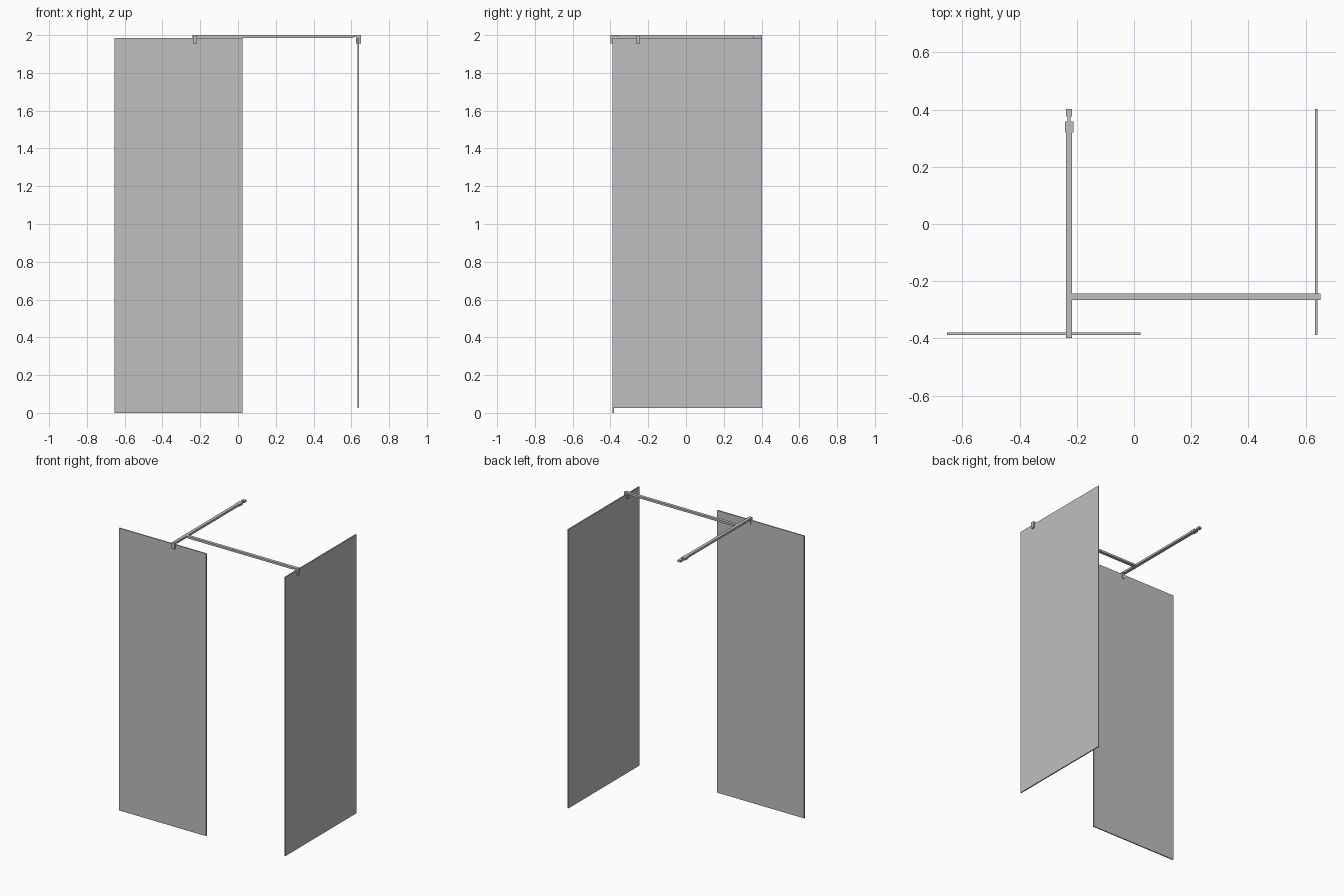
import bpy
import bmesh
from mathutils import Vector

cube = bpy.data.objects.get("Cube")
if cube:
    bpy.data.objects.remove(cube, do_unlink=True)

grey = bpy.data.materials.new("light_grey")
grey.use_nodes = True
colour = (0.52, 0.52, 0.52, 1)
grey.diffuse_color = colour
grey.node_tree.nodes["Principled BSDF"].inputs["Base Color"].default_value = colour


def box(name, low, high):
    """Box spanning two opposite corners."""
    low, high = Vector(low), Vector(high)
    bm = bmesh.new()
    bmesh.ops.create_cube(bm, size=1)
    for v in bm.verts:
        v.co = (low + high) / 2 + v.co * (high - low)
    mesh = bpy.data.meshes.new(name)
    bm.to_mesh(mesh)
    bm.free()
    mesh.materials.append(grey)
    obj = bpy.data.objects.new(name, mesh)
    bpy.context.collection.objects.link(obj)
    return obj


TOP = 2.0
BAR = 1.986      # underside of the support bars
TAB = 1.991      # underside of the thin end tabs
CLAMP = 1.955    # bottom of the clamp jaws

# Glass screens
box("front_glass_panel", (-0.654, -0.388, 0), (0.023, -0.38, BAR))
box("side_glass_panel", (0.633, -0.388, 0.025), (0.641, 0.402, BAR))

# Long support arm running back to the wall
left, right, mid = -0.238, -0.216, -0.227
box("long_arm", (left, -0.365, BAR), (right, 0.32, TOP))
box("long_arm_tab", (left, -0.378, TAB), (right, -0.365, TOP))
box("long_arm_collar", (-0.242, 0.32, 1.984), (-0.212, 0.358, TOP))
box("long_arm_neck", (mid - 0.005, 0.358, 1.988), (mid + 0.005, 0.376, 1.998))
box("wall_mount", (left, 0.376, BAR), (right, 0.402, TOP))

# Cross arm reaching the side screen
front, back = -0.265, -0.243
box("cross_arm", (right, front, BAR), (0.612, back, TOP))
box("cross_arm_tab", (0.612, front, TAB), (0.624, back, TOP))

# Clamps: a cap over the glass edge with a jaw on each side
box("front_clamp_cap", (left, -0.399, BAR), (right, -0.376, TOP))
for name, y0, y1 in (("outer", -0.399, -0.388), ("inner", -0.38, -0.376)):
    box("front_clamp_" + name + "_jaw", (left, y0, CLAMP), (right, y1, BAR))
box("side_clamp_cap", (0.624, front, BAR), (0.652, back, TOP))
for name, x0, x1 in (("inner", 0.624, 0.633), ("outer", 0.641, 0.652)):
    box("side_clamp_" + name + "_jaw", (x0, front, CLAMP), (x1, back, BAR))
